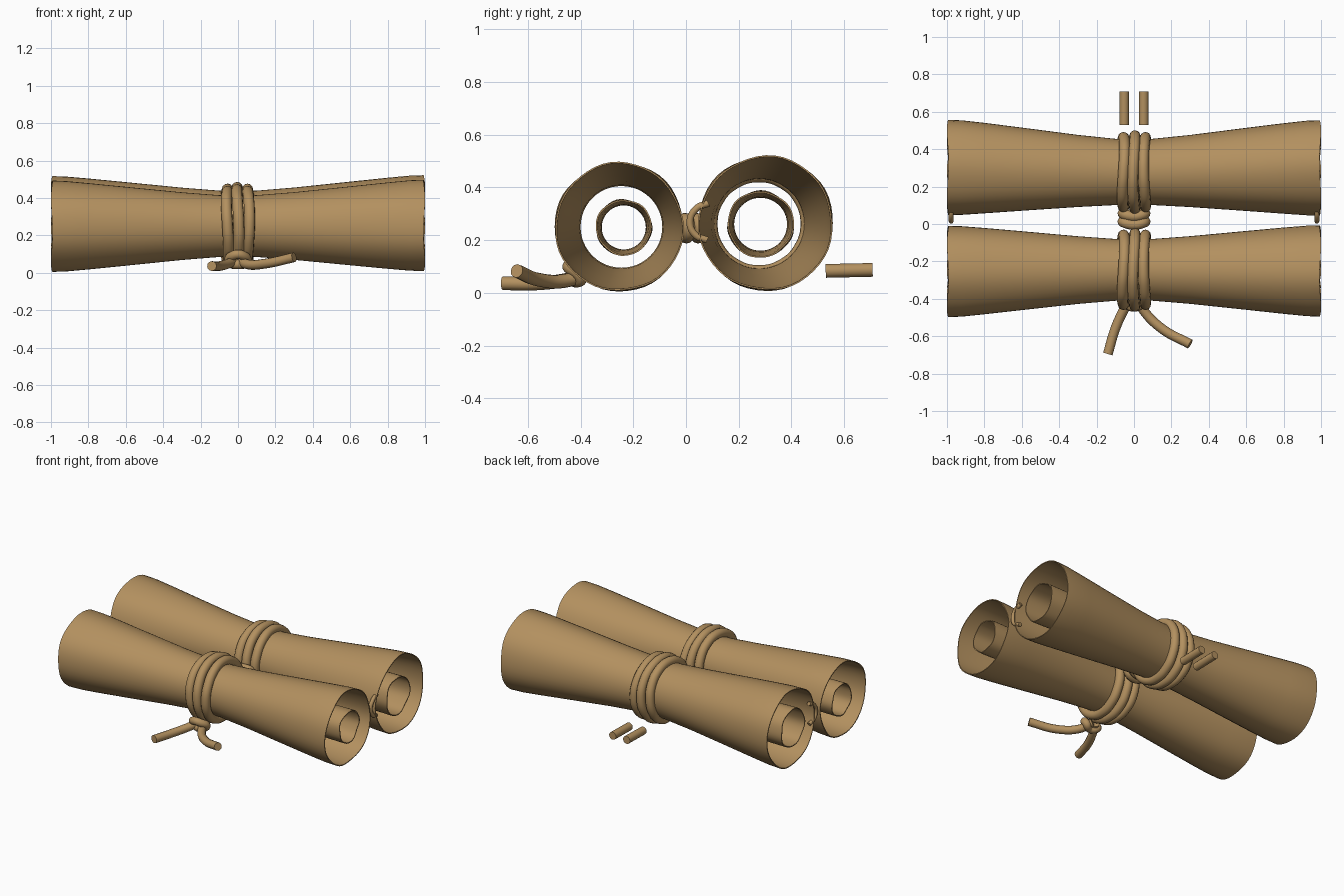
import bpy, math
from mathutils import Vector

if "Cube" in bpy.data.objects:
    bpy.data.objects.remove(bpy.data.objects["Cube"])

paper = bpy.data.materials.new("tan parchment")
paper.diffuse_color = (0.45, 0.28, 0.115, 1)
paper.use_nodes = True
paper.node_tree.nodes["Principled BSDF"].inputs["Base Color"].default_value = paper.diffuse_color


def finish(ob):
    ob.data.materials.append(paper)
    bpy.ops.object.select_all(action='DESELECT')
    ob.select_set(True)
    bpy.context.view_layer.objects.active = ob
    if ob.type == 'CURVE':
        bpy.ops.object.convert(target='MESH')
    for m in list(ob.modifiers):
        bpy.ops.object.modifier_apply(modifier=m.name)
    bpy.ops.object.shade_smooth_by_angle(angle=math.radians(50))
    return ob


def sheet_tube(name, profile, wobble, thick, seed):
    """Open rolled sheet along x; profile rows are (x, y, z, radius)."""
    n = 48
    verts, faces = [], []
    for i, (x, y, z, r) in enumerate(profile):
        for k in range(n):
            a = 2 * math.pi * k / n
            w = 1 + wobble * abs(x) * (math.sin(3 * a + seed + 2 * x) + 0.5 * math.sin(7 * a + seed * 2))
            xe = x * (1 - 0.004 * (1 + math.sin(4 * a + seed))) if abs(x) > 0.99 else x
            verts.append((xe, y + r * w * math.cos(a), z + r * w * math.sin(a)))
            if i:
                j = (k + 1) % n
                p, q = (i - 1) * n, i * n
                faces.append((p + k, p + j, q + j, q + k))
    me = bpy.data.meshes.new(name)
    me.from_pydata(verts, [], faces)
    ob = bpy.data.objects.new(name, me)
    bpy.context.collection.objects.link(ob)
    s = ob.modifiers.new("thickness", 'SOLIDIFY')
    s.thickness = thick
    s.offset = 0
    return finish(ob)


def rope(name, pts, r, cyclic=False):
    """Round cord through the given points."""
    cu = bpy.data.curves.new(name, 'CURVE')
    cu.dimensions = '3D'
    cu.bevel_depth = r
    cu.bevel_resolution = 4
    cu.resolution_u = 8
    cu.use_fill_caps = True
    sp = cu.splines.new('BEZIER')
    sp.bezier_points.add(len(pts) - 1)
    for b, p in zip(sp.bezier_points, pts):
        b.co = Vector(p)
        b.handle_left_type = b.handle_right_type = 'AUTO'
    sp.use_cyclic_u = cyclic
    ob = bpy.data.objects.new(name, cu)
    bpy.context.collection.objects.link(ob)
    return finish(ob)


# Scrolls: flared outer sheet, tighter inner roll, three cord turns
# (name, end y, end z, end radius, middle y, middle z, middle radius, inner radius)
scrolls = [("front", -0.253, 0.25, 0.241, -0.245, 0.25, 0.158, 0.103),
           ("back", 0.303, 0.264, 0.252, 0.277, 0.262, 0.170, 0.123)]
flare = [(0, 0), (0.1, 0.05), (0.3, 0.24), (0.6, 0.60), (0.8, 0.84), (0.92, 0.97), (1, 1)]
stations = [(-x, t) for x, t in reversed(flare[1:])] + flare

for seed, (name, ye, ze, re, ym, zm, rm, ri) in enumerate(scrolls):
    mix = lambda a, b, t: a + (b - a) * t
    outer = [(x, mix(ym, ye, t), mix(zm, ze, t), mix(rm, re, t)) for x, t in stations]
    sheet_tube(name + "_scroll_sheet", outer, 0.012, 0.006, seed + 1)
    yi = -0.236 if name == "front" else 0.283
    inner = [(x, yi, zm - 0.002, ri * mix(0.84, 1, t)) for x, t in stations]
    sheet_tube(name + "_scroll_core", inner, 0.02, 0.006, seed + 4)
    for i, x in enumerate((-0.056, 0, 0.056)):
        rr = 0.186 + (0.009 if i == 1 else 0)
        pts = [(x + 0.006 * math.sin(2 * a + i), ym + rr * math.cos(a), zm + rr * math.sin(a))
               for a in [2 * math.pi * k / 12 for k in range(12)]]
        rope(f"{name}_cord_turn_{i + 1}", pts, 0.029, True)

# Cord lashing between the scrolls
for i, y in enumerate((0.002, 0.046)):
    rope(f"middle_lashing_{i + 1}",
         [(-0.06, y + 0.01, 0.25), (0, y - 0.006, 0.275), (0.06, y + 0.01, 0.25), (0, y, 0.215)], 0.028, True)

# Front knot and loose tails
rope("knot_loop", [(-0.045, -0.40, 0.06), (-0.02, -0.44, 0.095), (0.02, -0.44, 0.095),
                   (0.045, -0.40, 0.06), (0, -0.42, 0.045)], 0.025, True)
rope("left_tail", [(-0.01, -0.38, 0.07), (-0.05, -0.45, 0.05), (-0.10, -0.56, 0.036), (-0.14, -0.695, 0.036)], 0.026)
rope("right_tail", [(0.01, -0.38, 0.07), (0.05, -0.46, 0.045), (0.15, -0.56, 0.05), (0.30, -0.642, 0.083)], 0.026)

# Short loose cord ends behind, and small curls at the scroll ends
for side, s in (("left", -1), ("right", 1)):
    rope(side + "_back_cord_end", [(s * 0.052, 0.53, 0.083), (s * 0.052, 0.62, 0.085), (s * 0.052, 0.708, 0.087)], 0.026)
    rope(side + "_end_curl", [(s * 0.975, 0.085, 0.34), (s * 0.978, 0.04, 0.32), (s * 0.978, 0.015, 0.27),
                              (s * 0.978, 0.035, 0.22), (s * 0.975, 0.08, 0.20)], 0.013)
